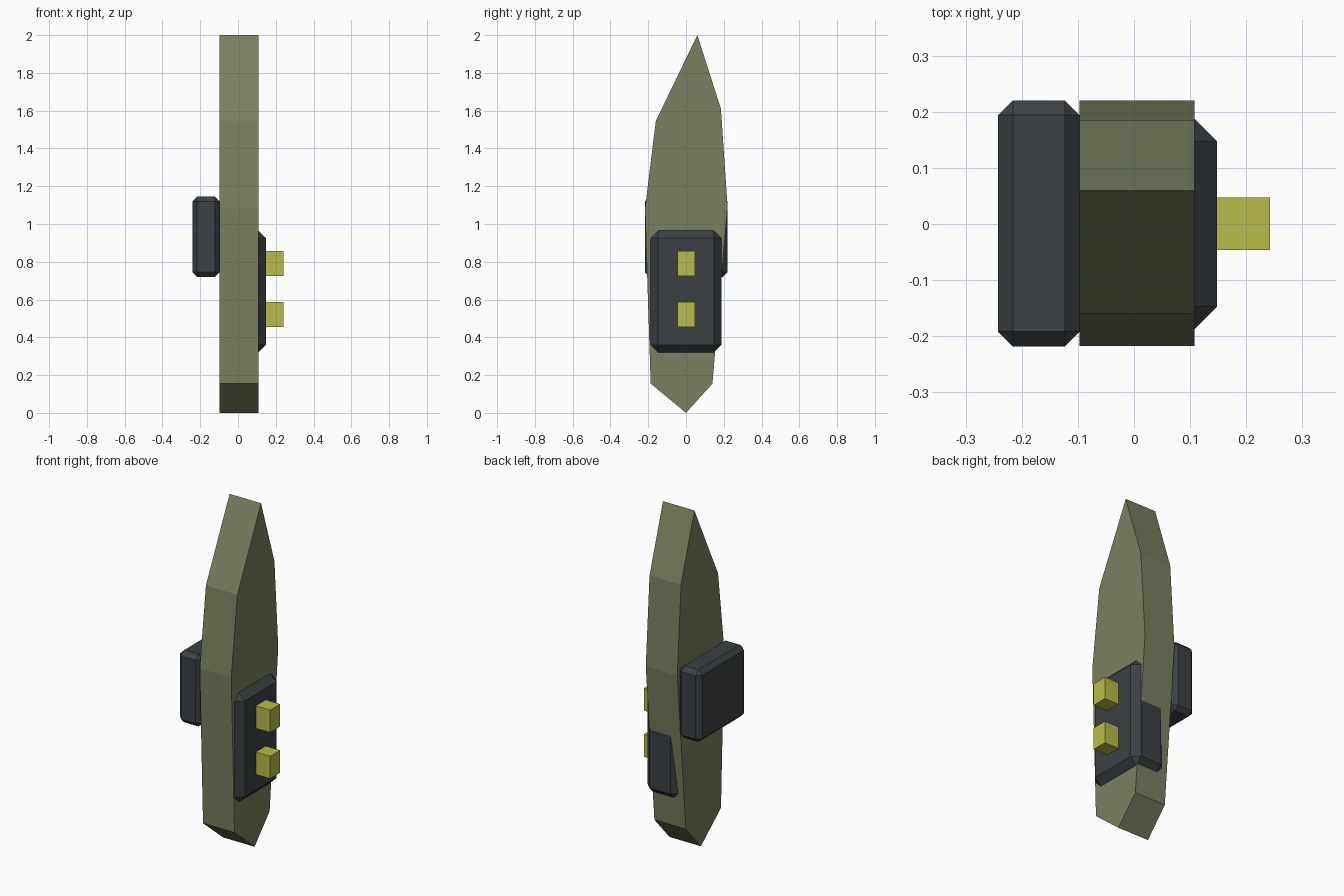
import bpy
import bmesh
from mathutils import Vector

if "Cube" in bpy.data.objects:
    bpy.data.objects.remove(bpy.data.objects["Cube"])


def make_material(name, color):
    mat = bpy.data.materials.new(name)
    mat.diffuse_color = (*color, 1.0)
    mat.use_nodes = True
    mat.node_tree.nodes["Principled BSDF"].inputs["Base Color"].default_value = mat.diffuse_color
    return mat


def add_object(name, bm, mat):
    bmesh.ops.recalc_face_normals(bm, faces=bm.faces[:])
    mesh = bpy.data.meshes.new(name)
    bm.to_mesh(mesh)
    bm.free()
    mesh.materials.append(mat)
    obj = bpy.data.objects.new(name, mesh)
    bpy.context.collection.objects.link(obj)
    return obj


def box(name, lo, hi, mat, chamfer=0.0):
    """Box between two corners, with optional flat chamfers on every edge."""
    lo, hi = Vector(lo), Vector(hi)
    bm = bmesh.new()
    bmesh.ops.create_cube(bm, size=1.0)
    for v in bm.verts:
        v.co = (lo + hi) / 2 + v.co * (hi - lo)
    if chamfer:
        bmesh.ops.bevel(bm, geom=bm.edges[:], offset=chamfer, segments=1,
                        profile=0.5, affect='EDGES')
    return add_object(name, bm, mat)


def extrude_profile(name, profile, x0, x1, mat):
    """Extrude a (y, z) outline along x."""
    bm = bmesh.new()
    face = bm.faces.new([bm.verts.new((x0, y, z)) for y, z in profile])
    out = bmesh.ops.extrude_face_region(bm, geom=[face], use_keep_orig=True)
    moved = [g for g in out["geom"] if isinstance(g, bmesh.types.BMVert)]
    bmesh.ops.translate(bm, verts=moved, vec=(x1 - x0, 0, 0))
    return add_object(name, bm, mat)


olive = make_material("olive", (0.195, 0.216, 0.117))
charcoal = make_material("charcoal", (0.045, 0.052, 0.056))
yellow = make_material("yellow", (0.485, 0.503, 0.065))

# Pointed blade-like body
outline = [(0, 0), (0.14, 0.155), (0.22, 1.09), (0.185, 1.61),
           (0.06, 2.0), (-0.16, 1.545), (-0.217, 1.08), (-0.187, 0.155)]
extrude_profile("body", outline, -0.097, 0.108, olive)

# Chamfered block on the left side
box("left_block", (-0.242, -0.218, 0.72), (-0.097, 0.22, 1.145), charcoal, 0.026)

# Chamfered plate sunk into the right side
box("right_plate", (-0.07, -0.187, 0.32), (0.148, 0.187, 0.965), charcoal, 0.04)

# Two pegs on the plate
for i, z in enumerate((0.52, 0.792)):
    box(f"peg_{i + 1}", (0.112, -0.046, z - 0.066), (0.242, 0.047, z + 0.066), yellow)
